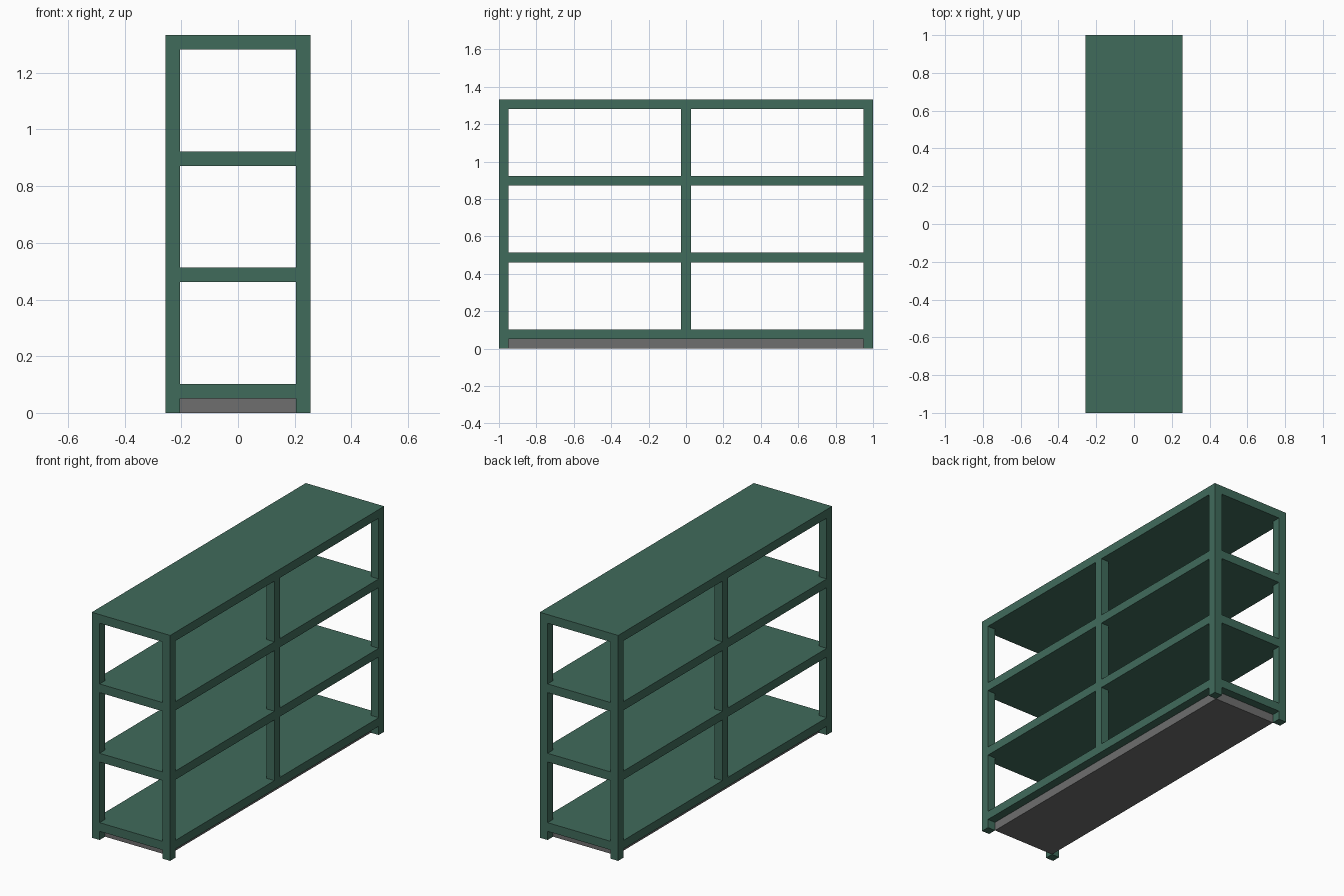
import bpy
import bmesh
from mathutils import Matrix, Vector

cube = bpy.data.objects.get("Cube")
if cube:
    bpy.data.objects.remove(cube, do_unlink=True)

# The whole unit is laid out on a grid of one board thickness
T = 2 / 39
HALF_X, HALF_Y = 5 * T, 19.5 * T
PITCH = 8 * T


def make_material(name, rgb):
    mat = bpy.data.materials.new(name)
    mat.use_nodes = True
    mat.diffuse_color = (*rgb, 1)
    mat.node_tree.nodes["Principled BSDF"].inputs["Base Color"].default_value = (*rgb, 1)
    return mat


def add_box(bm, center, size):
    matrix = Matrix.Translation(Vector(center)) @ Matrix.Diagonal((*size, 1))
    bmesh.ops.create_cube(bm, size=1, matrix=matrix)


def make_boxes(name, boxes, mat):
    bm = bmesh.new()
    for center, size in boxes:
        add_box(bm, center, size)
    mesh = bpy.data.meshes.new(name)
    bm.to_mesh(mesh)
    bm.free()
    mesh.materials.append(mat)
    obj = bpy.data.objects.new(name, mesh)
    bpy.context.collection.objects.link(obj)
    return obj


green = make_material("dark green", (0.051, 0.147, 0.105))
grey = make_material("plinth grey", (0.156, 0.156, 0.156))

post_x = HALF_X - T / 2
post_y = HALF_Y - T / 2

# Full-size boards, evenly spaced, the last one being the top
names = ["bottom_shelf", "lower_shelf", "upper_shelf", "top_board"]
for i, name in enumerate(names):
    z = 1.5 * T + i * PITCH
    make_boxes(name, [((0, 0, z), (2 * HALF_X, 2 * HALF_Y, T))], green)

# Corner and middle posts fill the gaps between the boards
post_rows = {"front_posts": -post_y, "middle_posts": 0, "back_posts": post_y}
for name, y in post_rows.items():
    boxes = []
    for side in (-1, 1):
        for level in range(3):
            z = 5.5 * T + level * PITCH
            boxes.append(((side * post_x, y, z), (T, T, PITCH - T)))
    make_boxes(name, boxes, green)

# Four square feet under the corner posts
make_boxes("feet", [((sx * post_x, sy * post_y, T / 2), (T, T, T))
                    for sx in (-1, 1) for sy in (-1, 1)], green)

# Recessed plinth between the feet
make_boxes("plinth", [((0, 0, T / 2), (2 * (HALF_X - T), 2 * (HALF_Y - T), T))], grey)
